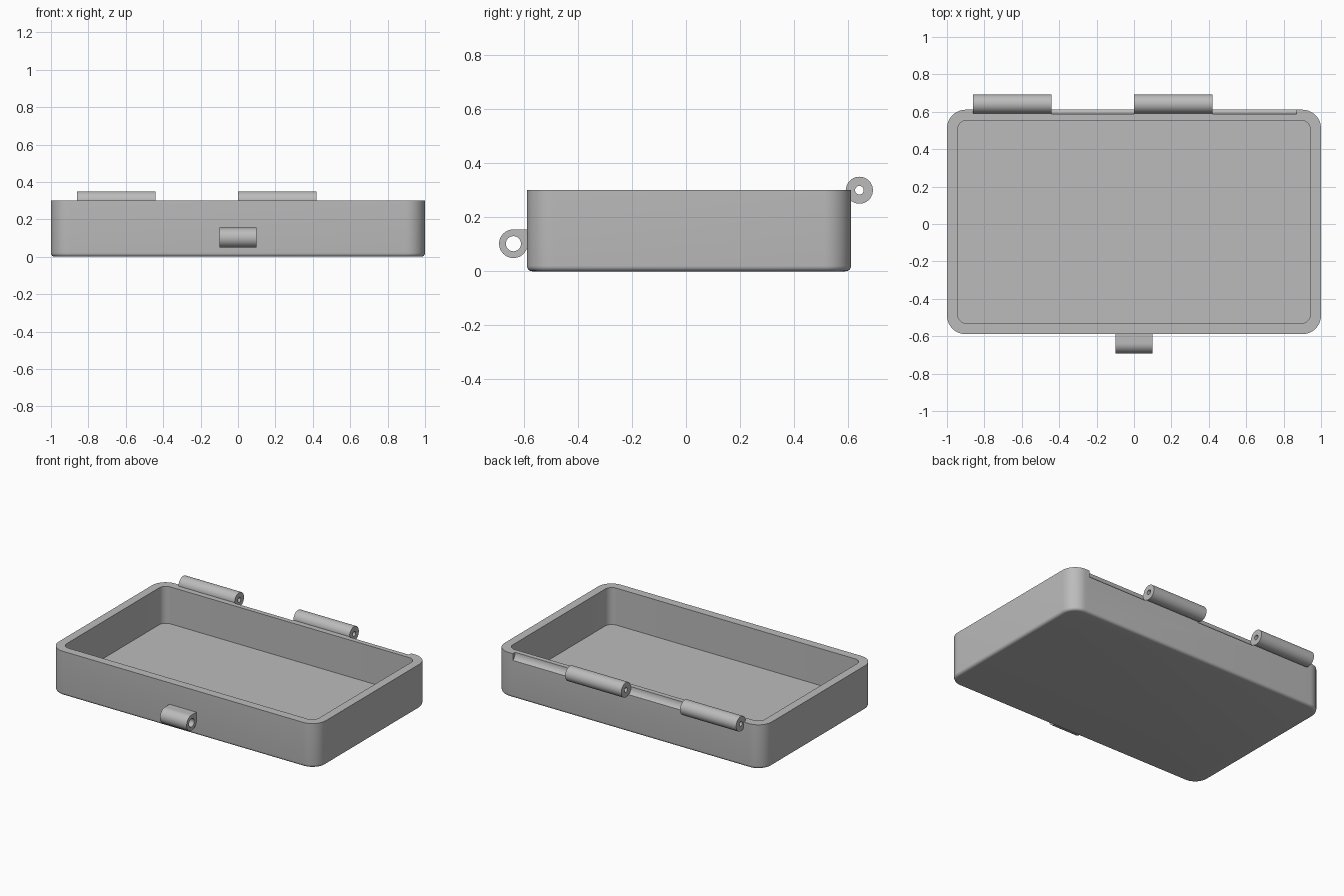
import bpy, bmesh, math

if "Cube" in bpy.data.objects:
    bpy.data.objects.remove(bpy.data.objects["Cube"], do_unlink=True)

grey = bpy.data.materials.new("mid_grey")
grey.use_nodes = True
grey.diffuse_color = (0.5, 0.5, 0.5, 1)
grey.node_tree.nodes["Principled BSDF"].inputs["Base Color"].default_value = (0.5, 0.5, 0.5, 1)

CY = 0.011            # tray centre in y
HX, HY, H = 1.0, 0.6, 0.30
HINGE_Y, HINGE_Z = 0.642, 0.30


def finish(bm, name):
    bmesh.ops.recalc_face_normals(bm, faces=bm.faces[:])
    mesh = bpy.data.meshes.new(name)
    bm.to_mesh(mesh)
    bm.free()
    mesh.materials.append(grey)
    ob = bpy.data.objects.new(name, mesh)
    bpy.context.collection.objects.link(ob)
    return ob


def smooth(ob):
    bpy.ops.object.select_all(action='DESELECT')
    ob.select_set(True)
    bpy.context.view_layer.objects.active = ob
    bpy.ops.object.shade_smooth_by_angle(angle=math.radians(35))


def rounded_ring(bm, inset, radius, z, steps=12):
    """Loop of vertices around a rounded rectangle."""
    verts = []
    hx, hy = HX - inset - radius, HY - inset - radius
    for q, (sx, sy) in enumerate([(1, 1), (-1, 1), (-1, -1), (1, -1)]):
        for i in range(steps + 1):
            a = math.pi / 2 * (q + i / steps)
            verts.append(bm.verts.new((sx * hx + radius * math.cos(a),
                                       CY + sy * hy + radius * math.sin(a), z)))
    return verts


def bridge(bm, a, b):
    n = len(a)
    for i in range(n):
        bm.faces.new((a[i], a[(i + 1) % n], b[(i + 1) % n], b[i]))


def tube(name, x0, x1, cy, cz, outer, hole=0, square_corner=False, n=48):
    """Barrel along x, optionally bored, optionally squared towards +y +z."""
    bm = bmesh.new()

    def ring(x, r, squared):
        verts = []
        for i in range(n):
            a = 2 * math.pi * i / n
            c, s = math.cos(a), math.sin(a)
            k = r / max(c, s) if squared and i <= n // 4 else r
            verts.append(bm.verts.new((x, cy + k * c, cz + k * s)))
        return verts

    o0, o1 = ring(x0, outer, square_corner), ring(x1, outer, square_corner)
    bridge(bm, o0, o1)
    if hole:
        i0, i1 = ring(x0, hole, False), ring(x1, hole, False)
        bridge(bm, i0, i1)
        bridge(bm, o0, i0)
        bridge(bm, o1, i1)
    else:
        bm.faces.new(o0)
        bm.faces.new(o1)
    return finish(bm, name)


# Tray: filleted base, outer wall, rim, inner wall, floor
bm = bmesh.new()
FILLET, WALL, FLOOR = 0.02, 0.057, 0.05
rings = []
for i in range(7):
    a = math.pi / 2 * i / 6
    d = FILLET * (1 - math.sin(a))
    rings.append(rounded_ring(bm, d, 0.1 - d, FILLET * (1 - math.cos(a))))
rings.append(rounded_ring(bm, 0, 0.1, H))
rings.append(rounded_ring(bm, WALL, 0.05, H))
rings.append(rounded_ring(bm, WALL, 0.05, FLOOR))
for a, b in zip(rings, rings[1:]):
    bridge(bm, a, b)
bm.faces.new(rings[0])
bm.faces.new(rings[-1])
tray = finish(bm, "tray")

# Clearance grooves beside the hinge barrels
for x0, x1 in ((-0.44, 0.0), (0.42, 0.868)):
    cutter = tube("groove_cutter", x0, x1, HINGE_Y, HINGE_Z, 0.055)
    cutter.hide_render = True
    bpy.context.view_layer.objects.active = tray
    mod = tray.modifiers.new("groove", 'BOOLEAN')
    mod.operation, mod.solver, mod.object = 'DIFFERENCE', 'EXACT', cutter
    bpy.ops.object.modifier_apply(modifier=mod.name)
    bpy.data.objects.remove(cutter, do_unlink=True)
smooth(tray)

# Hinge barrels
for name, x0 in (("hinge_barrel_right", -0.86), ("hinge_barrel_left", 0.0)):
    smooth(tube(name, x0, x0 + 0.42, HINGE_Y, HINGE_Z, 0.05, 0.016))

# Latch loop on the front
smooth(tube("latch_loop", -0.1, 0.1, -0.639, 0.102, 0.053, 0.028, square_corner=True))
